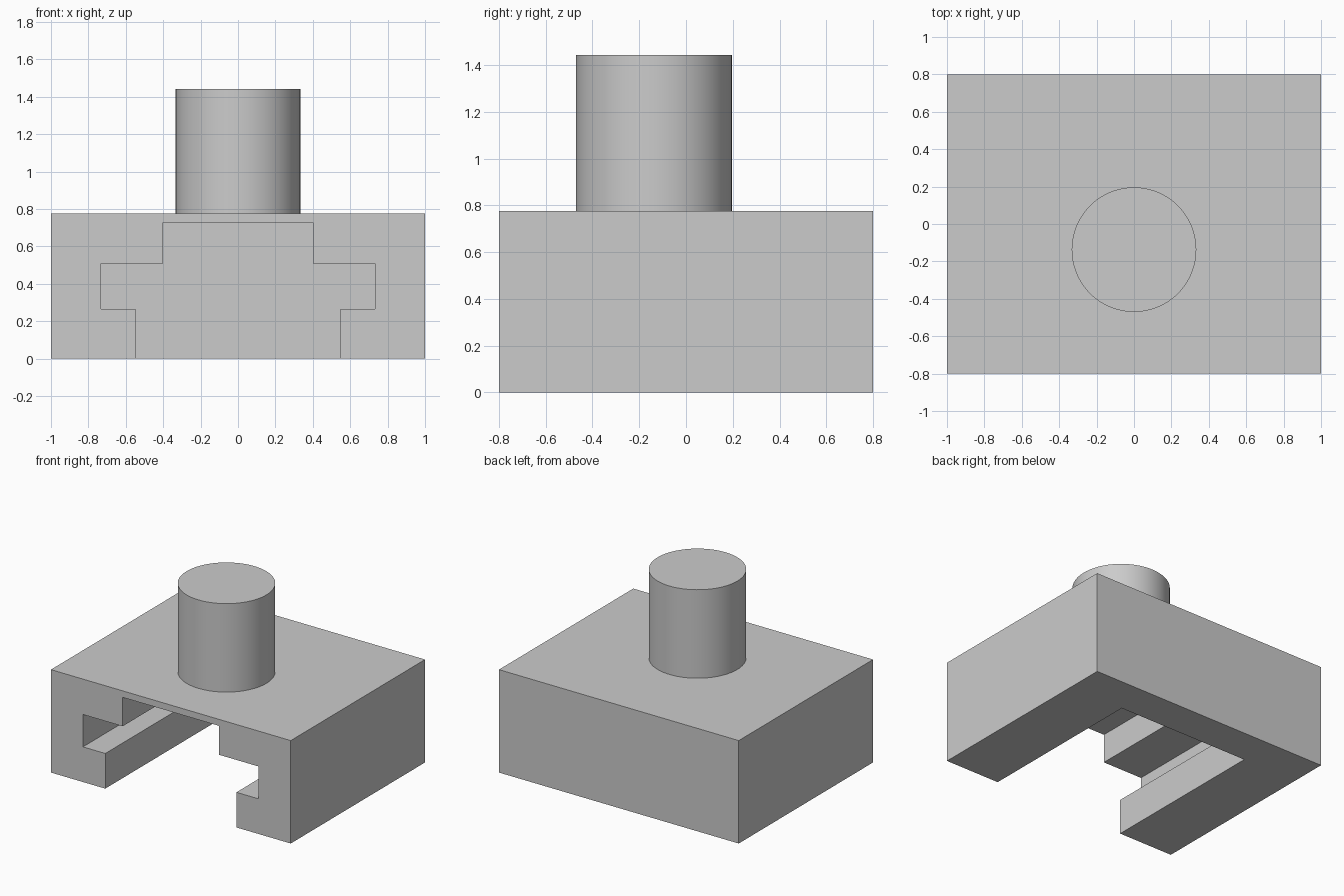
import bpy
import bmesh
import math

cube = bpy.data.objects.get("Cube")
if cube:
    bpy.data.objects.remove(cube, do_unlink=True)

# Single plain grey
grey = bpy.data.materials.new("plain_grey")
grey.use_nodes = True
colour = (0.6, 0.6, 0.6, 1)
grey.diffuse_color = colour
grey.node_tree.nodes["Principled BSDF"].inputs["Base Color"].default_value = colour

WIDTH, DEPTH, HEIGHT = 2.0, 1.6, 0.776
SLOT_END = 0.522


def prism(name, profile, y0, y1):
    """Extrude an (x, z) outline along y."""
    bm = bmesh.new()
    face = bm.faces.new([bm.verts.new((x, y0, z)) for x, z in profile])
    moved = bmesh.ops.extrude_face_region(bm, geom=[face])["geom"]
    verts = [v for v in moved if isinstance(v, bmesh.types.BMVert)]
    bmesh.ops.translate(bm, verts=verts, vec=(0, y1 - y0, 0))
    bmesh.ops.recalc_face_normals(bm, faces=bm.faces)
    mesh = bpy.data.meshes.new(name)
    bm.to_mesh(mesh)
    bm.free()
    mesh.materials.append(grey)
    obj = bpy.data.objects.new(name, mesh)
    bpy.context.collection.objects.link(obj)
    return obj


def mirrored(half):
    """Complete a right-hand outline with its mirror image."""
    return half + [(-x, z) for x, z in reversed(half)]


# Block
block = prism("slotted_block", mirrored([(WIDTH / 2, 0), (WIDTH / 2, HEIGHT)]),
              -DEPTH / 2, DEPTH / 2)

# Stepped slot, open at the front and underneath, closed at the back
slot = prism("slot_cutter", mirrored([
    (0.547, -0.1), (0.547, 0.265), (0.733, 0.265),
    (0.733, 0.509), (0.402, 0.509), (0.402, 0.727)]),
    -DEPTH / 2 - 0.1, SLOT_END)
slot.hide_render = True

cut = block.modifiers.new("slot", 'BOOLEAN')
cut.operation = 'DIFFERENCE'
cut.solver = 'EXACT'
cut.object = slot
bpy.context.view_layer.objects.active = block
bpy.ops.object.modifier_apply(modifier=cut.name)
bpy.data.objects.remove(slot, do_unlink=True)

# Round post standing on the block
POST_HEIGHT = 0.667
bpy.ops.mesh.primitive_cylinder_add(
    vertices=96, radius=0.333, depth=POST_HEIGHT,
    location=(0, -0.137, HEIGHT + POST_HEIGHT / 2))
post = bpy.context.object
post.name = "round_post"
post.data.materials.append(grey)
bpy.ops.object.shade_smooth_by_angle(angle=math.radians(30))
